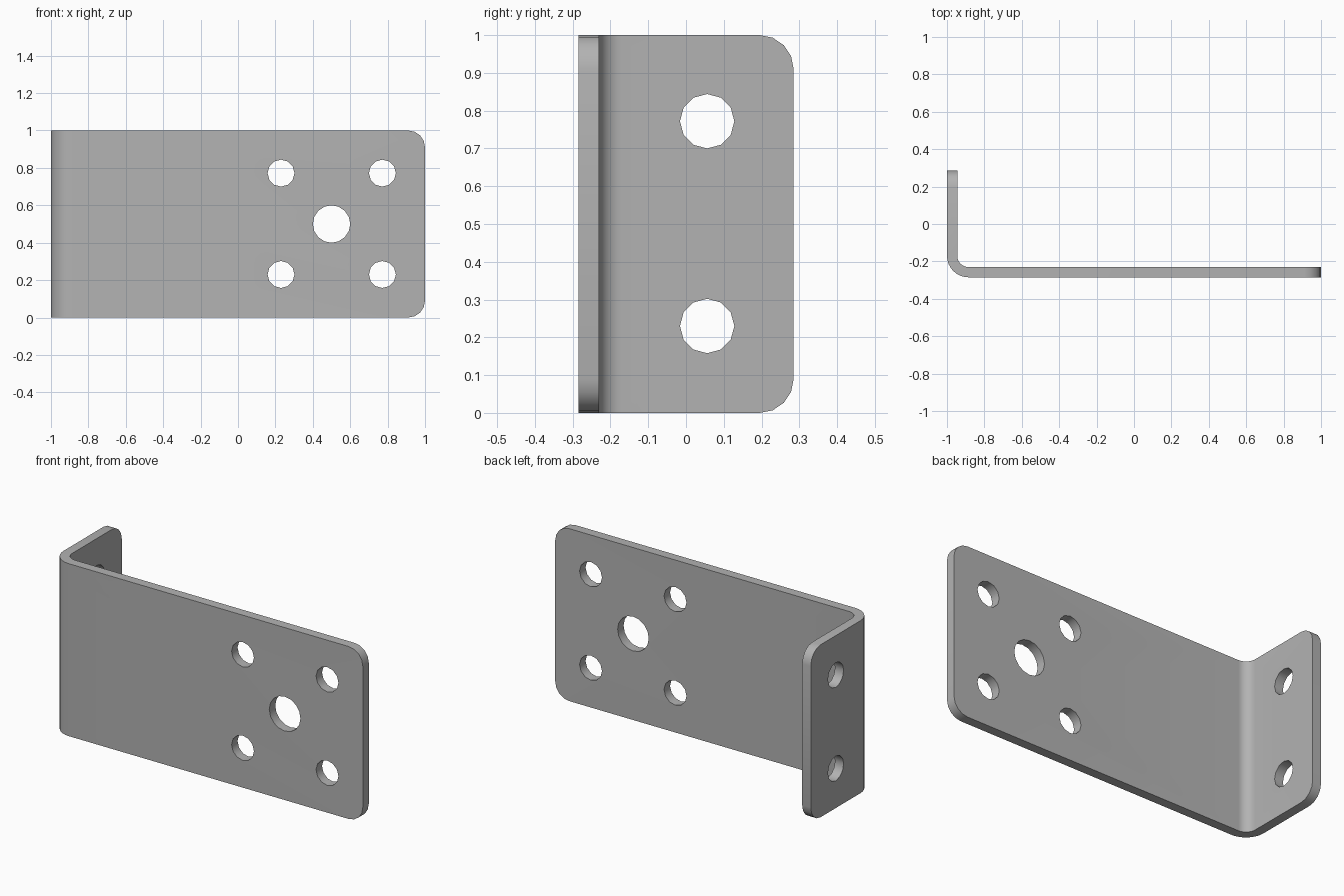
import bpy, bmesh
from math import pi, sin, cos
from mathutils import Matrix, Vector

cube = bpy.data.objects.get("Cube")
if cube:
    bpy.data.objects.remove(cube, do_unlink=True)

HEIGHT, THICK, DEPTH = 1.0, 0.055, 0.285
BEND, CORNER = 0.115, 0.09

steel = bpy.data.materials.new("grey steel")
steel.use_nodes = True
grey = (0.45, 0.45, 0.45, 1)
steel.diffuse_color = grey
steel.node_tree.nodes["Principled BSDF"].inputs["Base Color"].default_value = grey


def make_object(name, bm):
    bmesh.ops.recalc_face_normals(bm, faces=bm.faces)
    mesh = bpy.data.meshes.new(name)
    bm.to_mesh(mesh)
    bm.free()
    mesh.materials.append(steel)
    obj = bpy.data.objects.new(name, mesh)
    bpy.context.collection.objects.link(obj)
    return obj


def bend_arc(radius, steps=8):
    """Quarter turn from the flange side to the front plate side."""
    cx, cy = -1 + BEND, -DEPTH + BEND
    angles = [pi + pi / 2 * i / steps for i in range(steps + 1)]
    return [(cx + radius * cos(a), cy + radius * sin(a)) for a in angles]


# Folded sheet: L-shaped profile with a rounded bend, extruded upward
outline = [(-1, DEPTH)] + bend_arc(BEND) + [(1, -DEPTH), (1, -DEPTH + THICK)]
outline += bend_arc(BEND - THICK)[::-1] + [(-1 + THICK, DEPTH)]
bm = bmesh.new()
base = bm.faces.new([bm.verts.new((x, y, 0)) for x, y in outline])
grown = bmesh.ops.extrude_face_region(bm, geom=[base])
top = [v for v in grown["geom"] if isinstance(v, bmesh.types.BMVert)]
bmesh.ops.translate(bm, verts=top, vec=(0, 0, HEIGHT))


# Round the four free corners across the sheet thickness
def is_corner(edge):
    a, b = (v.co for v in edge.verts)
    if abs(a.z - b.z) > 0.01:
        return False
    return min(a.x, b.x) > 0.99 or min(a.y, b.y) > DEPTH - 0.01


bmesh.ops.bevel(bm, geom=[e for e in bm.edges if is_corner(e)], offset=CORNER,
                offset_type='OFFSET', segments=4, profile=0.5, affect='EDGES')
bracket = make_object("bent_bracket", bm)

# Hole cutters: four small around one large in the plate, two in the flange
LOW, HIGH = 0.23, 0.772
SMALL, LARGE = 0.072, 0.1
holes = [((x, -DEPTH, z), SMALL, 'X', 12) for x in (LOW, HIGH) for z in (LOW, HIGH)]
holes.append(((0.5, -DEPTH, 0.5), LARGE, 'X', 16))
holes += [((-1, 0.056, z), SMALL, 'Y', 12) for z in (LOW, HIGH)]
bm = bmesh.new()
for centre, radius, axis, sides in holes:
    place = Matrix.Translation(Vector(centre)) @ Matrix.Rotation(pi / 2, 4, axis)
    bmesh.ops.create_cone(bm, cap_ends=True, segments=sides, radius1=radius,
                          radius2=radius, depth=0.3, matrix=place)
cutter = make_object("hole_cutters", bm)
cutter.hide_render = True
cutter.hide_viewport = False

bpy.context.view_layer.objects.active = bracket
bracket.select_set(True)
cut = bracket.modifiers.new("holes", 'BOOLEAN')
cut.object = cutter
cut.solver = 'EXACT'
bpy.ops.object.modifier_apply(modifier=cut.name)
bpy.data.objects.remove(cutter, do_unlink=True)
bpy.ops.object.shade_smooth_by_angle(angle=0.6)
